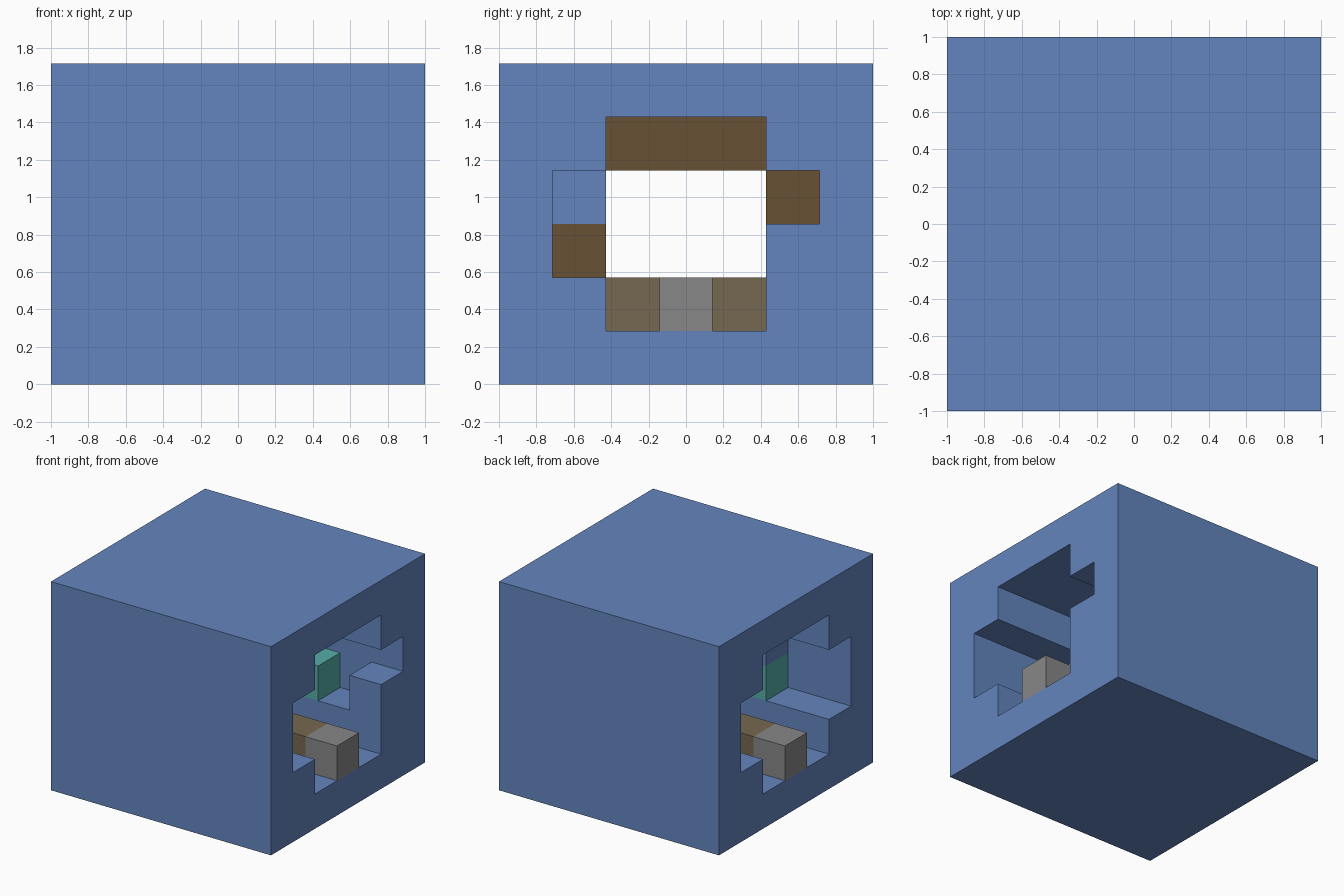
import bpy
import bmesh
import math
from mathutils import Vector

default = bpy.data.objects.get("Cube")
if default:
    bpy.data.objects.remove(default, do_unlink=True)

NX, NY, NZ = 7, 7, 6
CELL = 2 / 7


def material(name, rgb):
    mat = bpy.data.materials.new(name)
    mat.use_nodes = True
    colour = (*rgb, 1)
    mat.diffuse_color = colour
    mat.node_tree.nodes["Principled BSDF"].inputs["Base Color"].default_value = colour
    return mat


def box(xs, ys, zs):
    """Cells in three inclusive index ranges."""
    return {(x, y, z)
            for x in range(xs[0], xs[1] + 1)
            for y in range(ys[0], ys[1] + 1)
            for z in range(zs[0], zs[1] + 1)}


blue = material("blue", (0.127, 0.235, 0.515))
brown = material("dark brown", (0.141, 0.082, 0.033))
taupe = material("taupe", (0.181, 0.138, 0.082))
grey = material("grey", (0.242, 0.242, 0.242))
teal = material("teal", (0.09, 0.42, 0.39))

# Tunnel running through the block along x, with side bays
tunnel = box((0, 6), (2, 4), (1, 4))
tunnel |= box((0, 1), (1, 1), (2, 3)) | box((4, 6), (1, 1), (2, 3))
tunnel |= box((0, 5), (5, 5), (2, 3)) | box((6, 6), (5, 5), (3, 3))
tunnel |= box((3, 3), (1, 1), (2, 2)) | box((2, 2), (1, 1), (2, 2))

# Blocks set inside the tunnel
parts = {
    "ceiling_beam": (box((3, 3), (2, 4), (4, 4)), brown),
    "right_side_block": (box((3, 3), (1, 1), (2, 2)), brown),
    "left_side_post": (box((3, 3), (5, 5), (2, 3)), brown),
    "floor_cross": (box((1, 5), (3, 3), (1, 1)) | box((3, 3), (2, 4), (1, 1)), taupe),
    "left_end_step": (box((6, 6), (3, 3), (1, 1)), grey),
    "right_end_step": (box((0, 0), (3, 3), (1, 1)), grey),
    "left_bay_block": (box((4, 4), (5, 5), (2, 2)), teal),
    "right_bay_block": (box((2, 2), (1, 1), (2, 2)), teal),
}
parts["outer_block"] = (box((0, 6), (0, 6), (0, 5)) - tunnel, blue)
filled = set().union(*(cells for cells, _ in parts.values()))


def build(name, cells, mat):
    """Mesh the faces of the cells that are open to the air."""
    bm = bmesh.new()
    for cell in sorted(cells):
        centre = Vector(cell) + Vector((0.5, 0.5, 0.5))
        for axis in range(3):
            for sign in (-1, 1):
                step = Vector((0, 0, 0))
                step[axis] = sign
                if tuple(int(c) for c in Vector(cell) + step) in filled:
                    continue
                u, v = Vector((0, 0, 0)), Vector((0, 0, 0))
                u[(axis + 1) % 3] = 0.5 * sign
                v[(axis + 2) % 3] = 0.5
                mid = centre + step * 0.5
                corners = (mid - u - v, mid + u - v, mid + u + v, mid - u + v)
                bm.faces.new([bm.verts.new(
                    ((p.x - NX / 2) * CELL, (p.y - NY / 2) * CELL, p.z * CELL))
                    for p in corners])
    bmesh.ops.remove_doubles(bm, verts=bm.verts[:], dist=0.001)
    bmesh.ops.dissolve_limit(bm, angle_limit=math.radians(1),
                             verts=bm.verts[:], edges=bm.edges[:])
    mesh = bpy.data.meshes.new(name)
    bm.to_mesh(mesh)
    bm.free()
    mesh.materials.append(mat)
    bpy.context.collection.objects.link(bpy.data.objects.new(name, mesh))


for part_name, (part_cells, part_mat) in parts.items():
    build(part_name, part_cells, part_mat)
